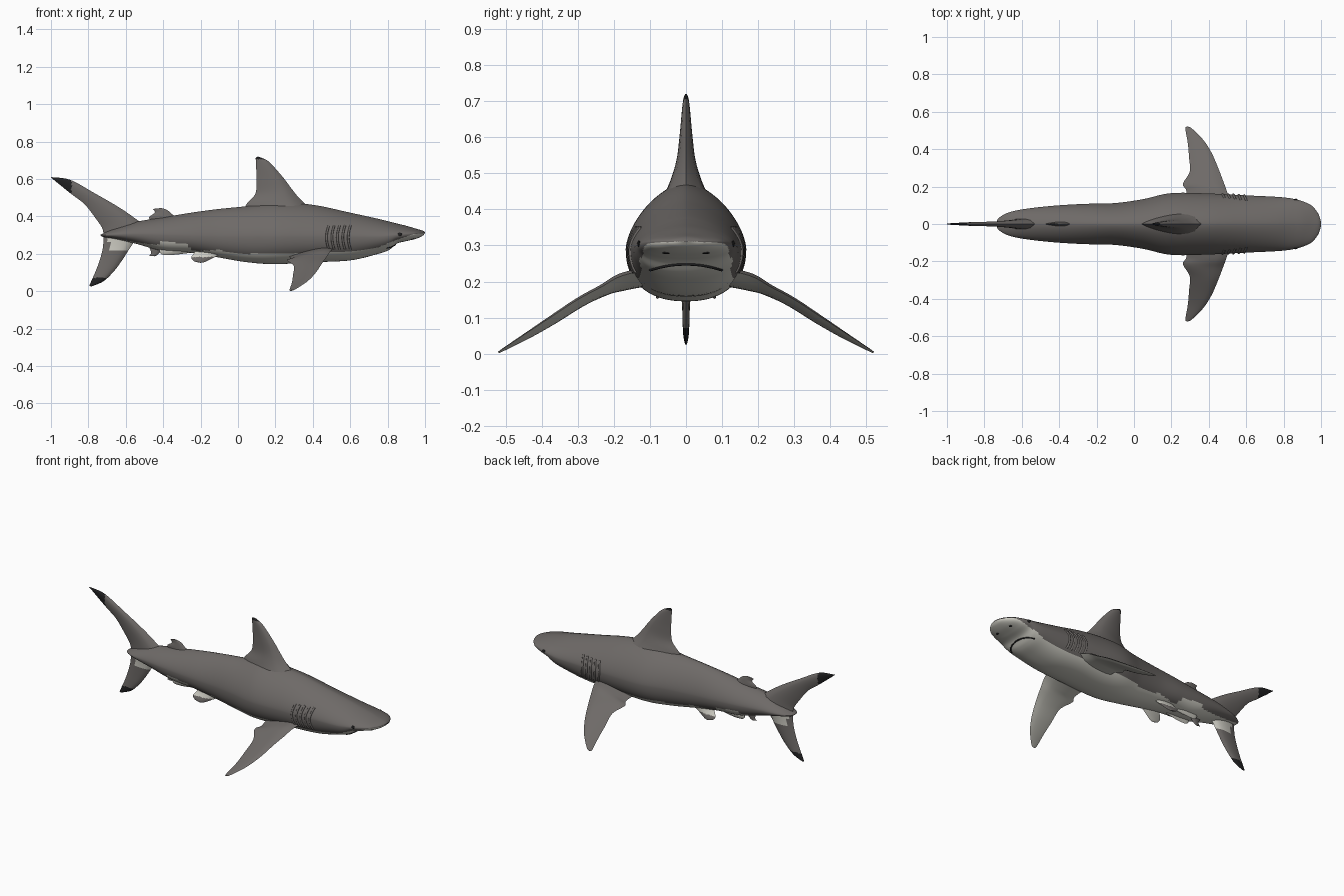
import bpy, bmesh, math
from mathutils import Vector
from mathutils.bvhtree import BVHTree

cube = bpy.data.objects.get("Cube")
if cube:
    bpy.data.objects.remove(cube)


def material(name, rgb):
    m = bpy.data.materials.new(name)
    m.use_nodes = True
    m.diffuse_color = (*rgb, 1)
    m.node_tree.nodes["Principled BSDF"].inputs["Base Color"].default_value = (*rgb, 1)
    return m


MATS = [material("slate_grey", (0.155, 0.143, 0.136)),
        material("pale_belly", (0.62, 0.61, 0.55)),
        material("black_tip", (0.015, 0.015, 0.016))]
SLATE, PALE, BLACK = range(3)


def smooth_path(points, steps):
    """Catmull-Rom interpolation of equal-length tuples."""
    pts = [points[0], *points, points[-1]]
    out = []
    for i in range(1, len(pts) - 2):
        for s in range(steps):
            t = s / steps
            out.append([0.5 * (2 * b + (c - a) * t + (2 * a - 5 * b + 4 * c - d) * t * t
                               + (3 * b - a - 3 * c + d) * t ** 3)
                        for a, b, c, d in zip(*pts[i - 1:i + 3])])
    out.append(list(points[-1]))
    return out


def loft(name, rings, rule, angle=60):
    """Skin closed rings, cap the ends, colour faces by rule(center, normal)."""
    bm = bmesh.new()
    loops = [[bm.verts.new(p) for p in ring] for ring in rings]
    for a, b in zip(loops, loops[1:]):
        for i in range(len(a)):
            j = (i + 1) % len(a)
            bm.faces.new((a[i], a[j], b[j], b[i]))
    bm.faces.new(loops[0])
    bm.faces.new(loops[-1])
    bmesh.ops.recalc_face_normals(bm, faces=bm.faces)
    for f in bm.faces:
        f.material_index = rule(f.calc_center_median(), f.normal)
    mesh = bpy.data.meshes.new(name)
    tree = BVHTree.FromBMesh(bm)
    bm.to_mesh(mesh)
    bm.free()
    ob = bpy.data.objects.new(name, mesh)
    bpy.context.collection.objects.link(ob)
    for m in MATS:
        mesh.materials.append(m)
    bpy.ops.object.select_all(action="DESELECT")
    ob.select_set(True)
    bpy.context.view_layer.objects.active = ob
    bpy.ops.object.shade_smooth_by_angle(angle=math.radians(angle))
    return tree


def fin(name, sections, normal, rule, side=1, n=8):
    """Sections are leading xyz, trailing xyz, half thickness, root to tip."""
    rings = []
    for s in smooth_path(sections, 8):
        lead, trail = Vector(s[:3]), Vector(s[3:6])
        ring = []
        for k in range(2 * n):
            u = k / n if k <= n else 2 - k / n
            half = s[6] * math.sin(math.pi * u ** 0.7) ** 0.8 if 0 < u < 1 else 0
            p = lead.lerp(trail, u) + Vector(normal) * (half if k < n else -half)
            ring.append((p.x, p.y * side, p.z))
        rings.append(ring)
    loft(name, rings, rule, 50)


def flat_fin(name, sections, rule):
    """Upright fin on the centre line: leading xz, trailing xz, half thickness."""
    fin(name, [(a, 0, b, c, 0, d, t) for a, b, c, d, t in sections], (0, 1, 0), rule)


# Body stations: x, top, widest height, bottom, half width
STATIONS = [
    (1.0, .316, .313, .310, .012), (.985, .325, .312, .295, .055),
    (.95, .335, .310, .280, .098), (.90, .350, .305, .268, .122),
    (.85, .362, .300, .255, .135), (.81, .372, .295, .222, .141),
    (.75, .387, .290, .200, .146), (.60, .420, .290, .165, .153),
    (.40, .462, .290, .155, .163), (.20, .475, .290, .145, .165),
    (.05, .455, .290, .155, .133), (-.10, .440, .290, .180, .112),
    (-.25, .420, .295, .205, .108), (-.40, .395, .300, .215, .100),
    (-.55, .370, .305, .255, .085), (-.66, .335, .303, .280, .065),
    (-.72, .310, .300, .290, .035), (-.735, .302, .300, .298, .010)]

# Height of the border between back and belly colours along x
BORDER = [(-.74, .295), (-.5, .255), (-.43, .25), (-.4, .27), (-.27, .25), (-.24, .215),
          (-.1, .22), (0, .2), (.4, .205), (.6, .21), (.75, .235), (.85, .275),
          (.93, .303), (1.01, .312)]


def body_colour(c, n):
    for (x0, z0), (x1, z1) in zip(BORDER, BORDER[1:]):
        if x0 <= c.x <= x1:
            return PALE if c.z < z0 + (z1 - z0) * (c.x - x0) / (x1 - x0) else SLATE
    return SLATE


def body_ring(x, top, mid, bottom, width, sides=72):
    ring = []
    for k in range(sides):
        a = 2 * math.pi * k / sides
        c, s = math.cos(a), math.sin(a)
        power = 1.6 if s > 0 else 2.3
        y = math.copysign(abs(c) ** (2 / power), c) * width
        z = mid + abs(s) ** (2 / power) * ((top - mid) if s > 0 else (bottom - mid))
        ring.append((x, y, z))
    return ring


skin = loft("body", [body_ring(*s) for s in smooth_path(STATIONS, 9)], body_colour)

# Upright fins
flat_fin("dorsal_fin", [
    (.40, .43, .03, .43, .065), (.33, .495, .045, .465, .042), (.285, .55, .092, .52, .026),
    (.24, .61, .10, .59, .018), (.17, .688, .097, .66, .011), (.13, .712, .095, .70, .007),
    (.105, .72, .095, .715, .003)],
    lambda c, n: BLACK if c.z > .706 else SLATE)
flat_fin("second_dorsal_fin", [
    (-.32, .385, -.46, .37, .014), (-.35, .41, -.475, .395, .010),
    (-.38, .435, -.445, .42, .006), (-.41, .445, -.455, .44, .003)], lambda c, n: SLATE)
flat_fin("anal_fin", [
    (-.37, .25, -.50, .27, .012), (-.40, .225, -.475, .235, .009),
    (-.43, .195, -.465, .205, .005), (-.445, .187, -.475, .19, .003)], lambda c, n: SLATE)
flat_fin("upper_tail_lobe", [
    (-.51, .36, -.72, .29, .03), (-.60, .425, -.725, .335, .022),
    (-.68, .475, -.765, .395, .016), (-.77, .526, -.82, .465, .012),
    (-.86, .578, -.885, .515, .010), (-.92, .602, -.945, .563, .007),
    (-1.0, .61, -.995, .604, .003)],
    lambda c, n: BLACK if c.x < -.89 else SLATE)
flat_fin("lower_tail_lobe", [
    (-.53, .30, -.72, .30, .025), (-.575, .235, -.722, .235, .016),
    (-.62, .165, -.738, .17, .012), (-.665, .105, -.76, .11, .010),
    (-.72, .053, -.782, .06, .008), (-.785, .025, -.795, .03, .003)],
    lambda c, n: BLACK if c.z < .072 else PALE if c.z > .22 and c.x > -.69 else SLATE)


def tube(name, points, radius, index):
    """Thin round strip along points on the skin."""
    curve = bpy.data.curves.new(name, "CURVE")
    curve.dimensions = "3D"
    curve.bevel_depth = radius
    curve.bevel_resolution = 2
    spline = curve.splines.new("POLY")
    spline.points.add(len(points) - 1)
    for sp, p in zip(spline.points, points):
        sp.co = (*p, 1)
    curve.materials.append(MATS[index])
    ob = bpy.data.objects.new(name, curve)
    bpy.context.collection.objects.link(ob)
    bpy.ops.object.select_all(action="DESELECT")
    ob.select_set(True)
    bpy.context.view_layer.objects.active = ob
    bpy.ops.object.convert(target="MESH")


def on_skin(origin, direction):
    return skin.ray_cast(Vector(origin), Vector(direction))[0]


# Paired parts
for side, label in ((1, "left"), (-1, "right")):
    fin(label + "_pectoral_fin", [
        (.52, .10, .235, .27, .10, .19, .020), (.495, .18, .215, .28, .175, .175, .018),
        (.475, .235, .185, .262, .215, .165, .013), (.45, .30, .150, .298, .28, .135, .011),
        (.415, .38, .098, .294, .36, .085, .009), (.37, .45, .052, .288, .43, .045, .006),
        (.31, .51, .012, .275, .505, .008, .003), (.29, .52, .004, .277, .519, .003, .002)],
        (0, .5, .866), lambda c, n: PALE if n.z < -.1 else SLATE, side)
    fin(label + "_pelvic_fin", [
        (-.07, .05, .21, -.22, .05, .235, .012), (-.12, .06, .185, -.235, .06, .205, .009),
        (-.175, .075, .157, -.25, .075, .18, .006), (-.20, .08, .152, -.235, .08, .16, .003)],
        (0, .95, .3), lambda c, n: PALE if c.z > .183 or n.y * side < 0 else SLATE, side)
    fin(label + "_clasper", [
        (-.26, .03, .235, -.26, .03, .205, .012), (-.33, .035, .235, -.34, .035, .195, .012),
        (-.39, .035, .235, -.40, .035, .195, .008), (-.42, .035, .222, -.42, .035, .21, .003)],
        (0, 1, 0), lambda c, n: PALE, side)
    for i in range(5):
        x = .485 + .029 * i
        pts = [on_skin((x - .012 * math.sin(math.pi * k / 10), side, .225 + .0125 * k),
                       (0, -side, 0)) for k in range(11)]
        tube(f"{label}_gill_{i + 1}", pts, .006, SLATE)
    # Eye and nostril sit nearly flush with the skin
    for part, spot, aim, size in (("eye", (.865, side, .305), (0, -side, 0), .011),
                                  ("nostril", (.935, .055 * side, 0), (0, 0, 1), .008)):
        bpy.ops.mesh.primitive_uv_sphere_add(segments=16, ring_count=10, radius=size,
                                             location=on_skin(spot, aim))
        ob = bpy.context.object
        ob.name = f"{label}_{part}"
        ob.scale = (1, .4, .8) if part == "eye" else (1, 1.3, .4)
        ob.data.materials.append(MATS[BLACK])
        bpy.ops.object.shade_smooth()

# Mouth line wrapped across the front of the jaw
mouth = [on_skin((2, .011 * k, .248 - .0002 * k * k), (-1, 0, 0)) for k in range(-9, 10)]
tube("mouth", mouth, .004, BLACK)
